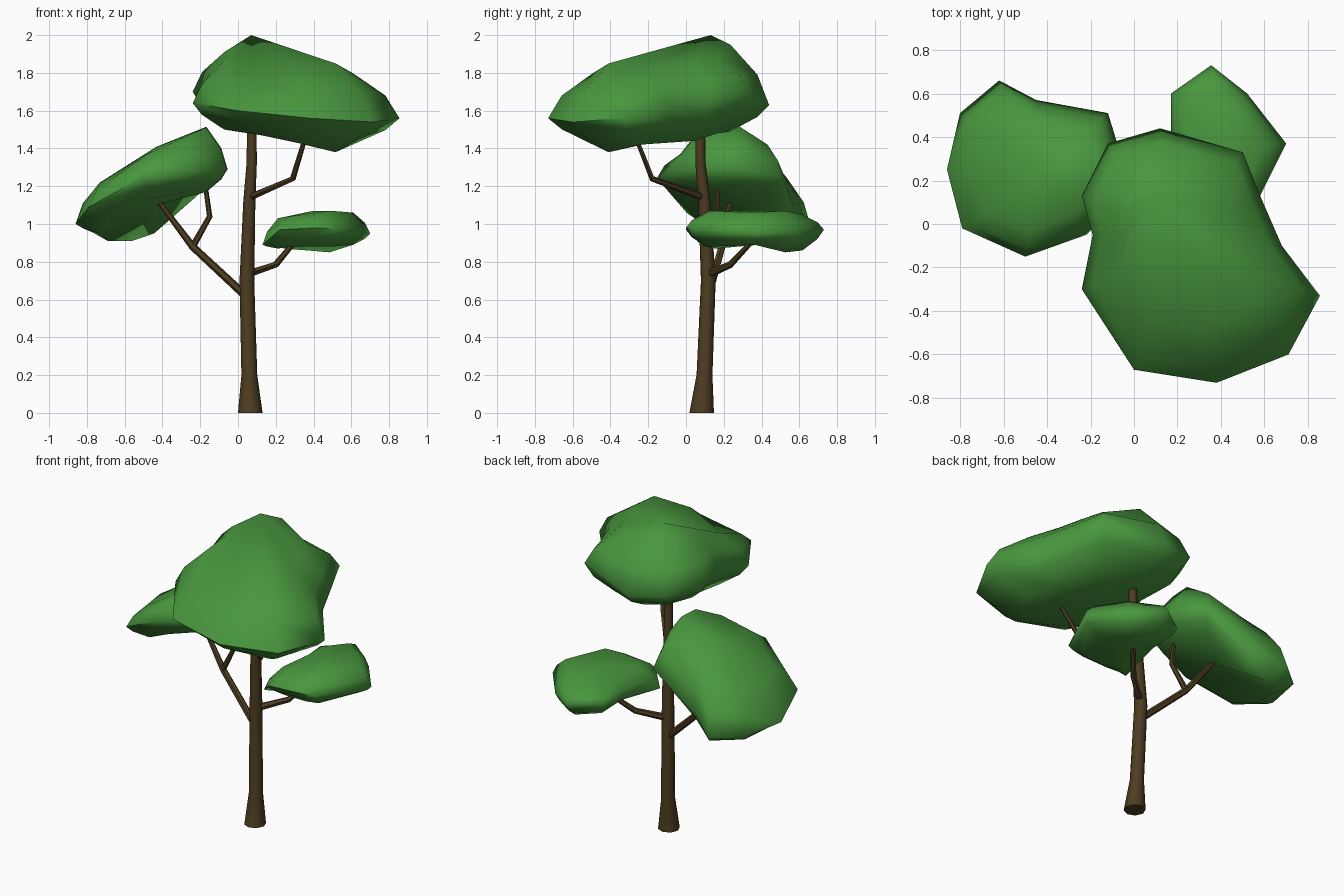
import bpy, bmesh, math
from mathutils import Vector


def material(name, rgb):
    m = bpy.data.materials.new(name)
    m.diffuse_color = (*rgb, 1)
    return m


GREEN = material("leaf green", (0.066, 0.31, 0.048))
BROWN = material("bark brown", (0.075, 0.046, 0.015))


def finish(name, bm, mat, angle):
    bmesh.ops.recalc_face_normals(bm, faces=bm.faces)
    mesh = bpy.data.meshes.new(name)
    bm.to_mesh(mesh)
    bm.free()
    mesh.materials.append(mat)
    ob = bpy.data.objects.new(name, mesh)
    bpy.context.collection.objects.link(ob)
    bpy.ops.object.select_all(action='DESELECT')
    ob.select_set(True)
    bpy.context.view_layer.objects.active = ob
    bpy.ops.object.shade_smooth_by_angle(angle=math.radians(angle))


def bridge(bm, rings):
    for a, b in zip(rings, rings[1:]):
        n = len(a)
        for i in range(n):
            j = (i + 1) % n
            bm.faces.new((a[i], a[j], b[j], b[i]))


def tube(name, path, sides):
    """Tapered tube along points (x, y, z, radius)."""
    bm = bmesh.new()
    pts = [Vector(p[:3]) for p in path]
    rings = []
    for i, p in enumerate(pts):
        before = (p - pts[i - 1]).normalized() if i else Vector()
        after = (pts[i + 1] - p).normalized() if i < len(pts) - 1 else Vector()
        t = (before + after).normalized()
        if i == 0 and p.z == 0:
            t = Vector((0, 0, 1))      # keep the foot flat on the ground
        q = Vector((0, 0, 1)).rotation_difference(t)
        r = path[i][3]
        rings.append([bm.verts.new(p + q @ Vector((r * math.cos(k * math.tau / sides),
                                                   r * math.sin(k * math.tau / sides), 0)))
                      for k in range(sides)])
    bridge(bm, rings)
    bm.faces.new(rings[0])
    bm.faces.new(rings[-1])
    finish(name, bm, BROWN, 50)


def canopy(name, centre, inner, top, bottom, rim):
    """Leaf cushion: rim rows are x, y, z, upper height, lower height."""
    bm = bmesh.new()
    c = Vector(centre)
    mid = 1 - (1 - inner) * 0.3

    def ring(scale, blend, column):
        out = []
        for row in rim:
            p = c + (Vector(row[:2]) - c) * scale
            out.append(bm.verts.new((p.x, p.y, row[2] + (row[column] - row[2]) * blend)))
        return out

    rings = [ring(inner, 1, 4), ring(mid, 0.45, 4), ring(1, 0, 3),
             ring(mid, 0.5, 3), ring(inner, 1, 3)]
    bridge(bm, rings)
    for loop, pole in ((rings[0], bottom), (rings[-1], top)):
        v = bm.verts.new(pole)
        for i in range(len(loop)):
            bm.faces.new((loop[i], loop[(i + 1) % len(loop)], v))
    finish(name, bm, GREEN, 70)


# Trunk with flared foot
tube("trunk", [(0.065, 0.083, 0, 0.065), (0.06, 0.098, 0.2, 0.042),
               (0.047, 0.118, 0.7, 0.039), (0.06, 0.097, 1.12, 0.032),
               (0.073, 0.076, 1.33, 0.027), (0.072, 0.076, 1.55, 0.025)], 8)

# Branches
tube("left_branch", [(0.04, 0.118, 0.62, 0.022), (-0.24, 0.19, 0.88, 0.02),
                     (-0.42, 0.235, 1.12, 0.013)], 6)
tube("left_twig", [(-0.24, 0.19, 0.88, 0.018), (-0.15, 0.165, 1.04, 0.015),
                   (-0.175, 0.165, 1.22, 0.012)], 6)
tube("right_branch", [(0.05, 0.118, 0.735, 0.022), (0.2, 0.235, 0.785, 0.018),
                      (0.32, 0.37, 0.93, 0.013)], 6)
tube("upper_branch", [(0.06, 0.097, 1.14, 0.02), (0.29, -0.18, 1.24, 0.016),
                      (0.36, -0.27, 1.47, 0.012)], 6)

# Leaf canopies
canopy("top_canopy", (0.2, -0.1), 0.62, (0.07, 0.13, 2.0), (0.25, -0.1, 1.45), [
    (-0.24, 0.13, 1.70, 1.91, 1.52), (-0.12, 0.37, 1.66, 1.93, 1.51),
    (0.12, 0.44, 1.63, 1.95, 1.49), (0.50, 0.33, 1.70, 1.87, 1.48),
    (0.58, 0.13, 1.65, 1.86, 1.44), (0.68, -0.10, 1.62, 1.84, 1.43),
    (0.855, -0.33, 1.56, 1.80, 1.42), (0.71, -0.60, 1.54, 1.85, 1.38),
    (0.38, -0.73, 1.56, 1.80, 1.43), (0.00, -0.67, 1.60, 1.72, 1.48),
    (-0.24, -0.30, 1.64, 1.84, 1.50), (-0.19, -0.05, 1.70, 1.90, 1.50)])
canopy("left_canopy", (-0.43, 0.25), 0.7, (-0.43, 0.25, 1.41), (-0.43, 0.25, 1.10), [
    (-0.86, 0.25, 1.00, 1.22, 0.95), (-0.80, 0.51, 0.99, 1.20, 0.91),
    (-0.62, 0.66, 0.99, 1.24, 0.91), (-0.45, 0.57, 1.09, 1.32, 0.95),
    (-0.12, 0.51, 1.25, 1.42, 1.16), (-0.055, 0.30, 1.29, 1.515, 1.17),
    (-0.06, 0.10, 1.29, 1.51, 1.17), (-0.22, -0.05, 1.28, 1.46, 1.17),
    (-0.50, -0.15, 1.25, 1.37, 1.13), (-0.79, -0.02, 1.09, 1.23, 1.02)])
canopy("right_canopy", (0.4, 0.35), 0.7, (0.4, 0.35, 1.07), (0.4, 0.35, 0.90), [
    (0.70, 0.37, 0.95, 1.06, 0.89), (0.52, 0.60, 0.95, 1.07, 0.85),
    (0.355, 0.73, 0.97, 1.05, 0.86), (0.17, 0.60, 0.97, 1.03, 0.87),
    (0.17, 0.40, 0.94, 1.03, 0.89), (0.13, 0.08, 0.89, 1.03, 0.87),
    (0.22, 0.00, 0.97, 1.04, 0.88), (0.42, 0.00, 0.98, 1.06, 0.88),
    (0.53, 0.03, 0.97, 1.07, 0.88)])
